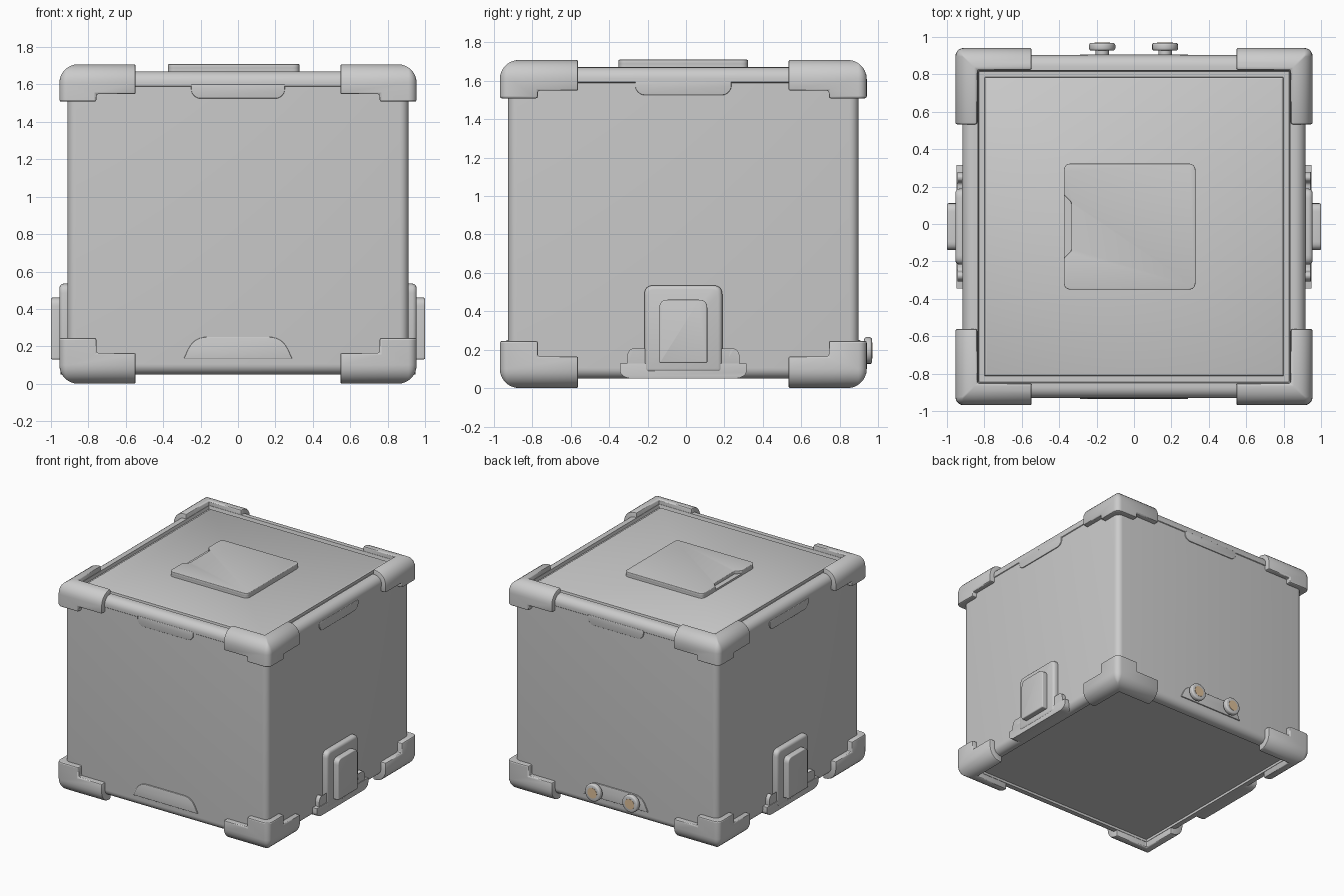
import bpy, bmesh, math
from mathutils import Matrix, Vector

if "Cube" in bpy.data.objects:
    bpy.data.objects.remove(bpy.data.objects["Cube"])

CY = -0.014                      # case centre in y
SHIFT = Matrix.Translation((0, CY, 0))


def finish(name, bm, matrix=Matrix(), bevel=0.0, segs=3):
    """Turn a bmesh into a smooth-by-angle object with an optional edge bevel."""
    bmesh.ops.recalc_face_normals(bm, faces=bm.faces)
    bm.transform(matrix)
    me = bpy.data.meshes.new(name)
    bm.to_mesh(me)
    bm.free()
    ob = bpy.data.objects.new(name, me)
    bpy.context.collection.objects.link(ob)
    if bevel:
        add_bevel(ob, bevel, segs)
    smooth(ob)
    return ob


def activate(ob):
    bpy.ops.object.select_all(action='DESELECT')
    ob.select_set(True)
    bpy.context.view_layer.objects.active = ob


def smooth(ob):
    activate(ob)
    bpy.ops.object.shade_smooth_by_angle(angle=math.radians(35))


def add_bevel(ob, width, segs=3):
    m = ob.modifiers.new("edge", 'BEVEL')
    m.width, m.segments, m.limit_method = width, segs, 'ANGLE'
    m.angle_limit = math.radians(38)
    activate(ob)
    bpy.ops.object.modifier_apply(modifier=m.name)


def skin(bm, rings):
    """Join rings of equal length and cap both ends."""
    n = len(rings[0])
    for a, b in zip(rings, rings[1:]):
        for i in range(n):
            j = (i + 1) % n
            bm.faces.new((a[i], a[j], b[j], b[i]))
    bm.faces.new(rings[0])
    bm.faces.new(rings[-1])


def loft(name, profile, full, radius, matrix=Matrix()):
    """Stack rounded squares given as (half width, z)."""
    bm = bmesh.new()
    rings = []
    for half, z in profile:
        r = max(radius - (full - half), 0.006)
        ring = []
        for k in range(4):
            for s in range(6):
                a = math.pi / 2 * (k + s / 5)
                cx = (half - r) * (1 if k in (0, 3) else -1)
                cy = (half - r) * (1 if k < 2 else -1)
                ring.append(bm.verts.new((cx + r * math.cos(a), cy + r * math.sin(a), z)))
        rings.append(ring)
    skin(bm, rings)
    return finish(name, bm, matrix)


def arc(half, z, r, a0, a1, n=7):
    """Quarter-round part of a (half, z) profile."""
    return [(half + r * math.cos(math.radians(a0 + (a1 - a0) * i / n)),
             z + r * math.sin(math.radians(a0 + (a1 - a0) * i / n))) for i in range(n + 1)]


def prism(name, pts, d0, d1, matrix, bevel=0.0):
    """Extrude an outline of (u, v, corner radius) from depth d0 to d1."""
    out = []
    for i, (u, v, r) in enumerate(pts):
        p = Vector((u, v))
        if r == 0:
            out.append(p)
            continue
        q = Vector(pts[i - 1][:2]) - p
        w = Vector(pts[(i + 1) % len(pts)][:2]) - p
        a, b = p + q.normalized() * r, p + w.normalized() * r
        for s in range(7):
            t = s / 6
            out.append(a * (1 - t) ** 2 + p * 2 * t * (1 - t) + b * t ** 2)
    bm = bmesh.new()
    skin(bm, [[bm.verts.new((p.x, p.y, d)) for p in out] for d in (d0, d1)])
    return finish(name, bm, matrix, bevel)


def side(turn):
    """Outline plane on a case side: 0 front, 1 right, 2 back, 3 left."""
    return SHIFT @ Matrix.Rotation(turn * math.pi / 2, 4, 'Z') @ Matrix.Rotation(math.pi / 2, 4, 'X')


def box(lo, hi):
    bm = bmesh.new()
    bmesh.ops.create_cube(bm, size=1)
    lo, hi = Vector(lo), Vector(hi)
    return finish("cutter", bm, Matrix.Translation((lo + hi) / 2) @ Matrix.Diagonal((*(hi - lo), 1)))


def cut(ob, cutter, op='DIFFERENCE'):
    m = ob.modifiers.new("cut", 'BOOLEAN')
    m.object, m.operation, m.solver = cutter, op, 'EXACT'
    activate(ob)
    bpy.ops.object.modifier_apply(modifier=m.name)
    bpy.data.objects.remove(cutter)


# Case shell: recessed base, walls, lid seam, rounded rail, groove and top panel
shell = [(0.82, 0.07), (0.835, 0.07), (0.835, 0.05)]
shell += arc(0.857, 0.105, 0.055, -90, 0)
shell += [(0.912, 1.588), (0.917, 1.592)]
shell += arc(0.857, 1.61, 0.06, 0, 90)
shell += [(0.835, 1.67), (0.83, 1.645), (0.80, 1.645), (0.797, 1.665), (0.79, 1.67)]
loft("case_shell", shell, 0.915, 0.05, SHIFT)


# Corner bumpers: stepped L-shaped caps, one corner mirrored to four
def bumpers(name, height, step, top):
    prof = [(0.955, 0)] + arc(0.855, height - 0.1, 0.1, 0, 90)
    ob = loft(name, prof, 0.955, 0.045)
    cut(ob, box((0.547, 0.547, -1), (2, 2, 1)), 'INTERSECT')
    cut(ob, box((0, 0, -1), (0.838, 0.838, 1)))
    cut(ob, box((0, 0, -1), (0.757, 2, step)))
    cut(ob, box((0, 0, -1), (2, 0.757, step)))
    add_bevel(ob, 0.01, 2)
    if top:
        ob.data.transform(Matrix.Translation((0, 0, 1.708 - height)))
    else:
        ob.data.transform(Matrix.Translation((0, 0, height)) @ Matrix.Diagonal((1, 1, -1, 1)))
        ob.data.flip_normals()
    m = ob.modifiers.new("four_corners", 'MIRROR')
    m.use_axis = (True, True, False)
    ob.location.y = CY
    smooth(ob)


bumpers("top_bumpers", 0.20, 0.04, True)
bumpers("bottom_bumpers", 0.245, 0.08, False)

# Lid tabs on all four sides
tab = [(-0.25, 1.60, 0), (-0.25, 1.555, 0.02), (-0.22, 1.525, 0.02),
       (0.22, 1.525, 0.02), (0.25, 1.555, 0.02), (0.25, 1.60, 0)]
for t, n in enumerate(("front", "right", "back", "left")):
    prism(n + "_lid_tab", tab, 0.88, 0.919, side(t), 0.004)

# Low plates on front and back
plate = [(-0.29, 0.135, 0), (0.29, 0.135, 0), (0.235, 0.25, 0.07), (-0.235, 0.25, 0.07)]
for t, n in ((0, "front"), (2, "back")):
    prism(n + "_low_plate", plate, 0.88, 0.921, side(t), 0.003)


# Side latches: stepped foot, backplate and raised block
def mirrored(half):
    return half + [(-u, v, r) for u, v, r in reversed(half)]


foot = mirrored([(0.295, 0.05, 0.025), (0.33, 0.075, 0.02), (0.33, 0.128, 0)])
shoulder = mirrored([(0.293, 0.10, 0), (0.293, 0.175, 0.015), (0.275, 0.205, 0.015),
                     (0.245, 0.205, 0.02), (0.235, 0.15, 0.02)])
back = mirrored([(0.203, 0.08, 0), (0.203, 0.535, 0.05)])
block = mirrored([(0.125, 0.13, 0.01), (0.125, 0.46, 0.045)])
for t, n in ((1, "right"), (3, "left")):
    M = side(t)
    prism(n + "_latch_foot", foot, 0.85, 0.95, M, 0.006)
    prism(n + "_latch_shoulder", shoulder, 0.87, 0.945, M, 0.006)
    prism(n + "_latch_backplate", back, 0.87, 0.955, M, 0.022)
    prism(n + "_latch_block", block, 0.92, 1.0, M, 0.02)

# Hatch on the lid with a finger notch on its left edge
L, R, H = -0.375, 0.329, 0.337
hatch = [(L, -H, 0.04), (R, -H, 0.04), (R, H, 0.04), (L, H, 0.04)]
notch = [(L, 0.17, 0), (L + 0.04, 0.13, 0.01), (L + 0.04, -0.13, 0.01), (L, -0.17, 0)]
prism("hatch_base", hatch, 1.66, 1.685, SHIFT)
prism("hatch_cover", hatch + notch, 1.68, 1.709, SHIFT, 0.005)

# Two rear connectors with copper faces
copper = bpy.data.materials.new("copper")
copper.diffuse_color = (0.72, 0.52, 0.32, 1)
copper.use_nodes = True
copper.node_tree.nodes["Principled BSDF"].inputs["Base Color"].default_value = copper.diffuse_color


def disc(name, x, r, y0, y1, bevel=0.0):
    bm = bmesh.new()
    bmesh.ops.create_cone(bm, cap_ends=True, segments=20, radius1=r, radius2=r, depth=y1 - y0)
    M = Matrix.Translation((x, (y0 + y1) / 2, 0.195)) @ Matrix.Rotation(math.pi / 2, 4, 'X')
    return finish(name, bm, M, bevel)


for x, n in ((-0.17, "left"), (0.166, "right")):
    disc(n + "_connector_neck", x, 0.036, 0.88, 0.935)
    disc(n + "_connector_head", x, 0.07, 0.927, 0.968, 0.012)
    disc(n + "_connector_face", x, 0.042, 0.95, 0.97).data.materials.append(copper)
